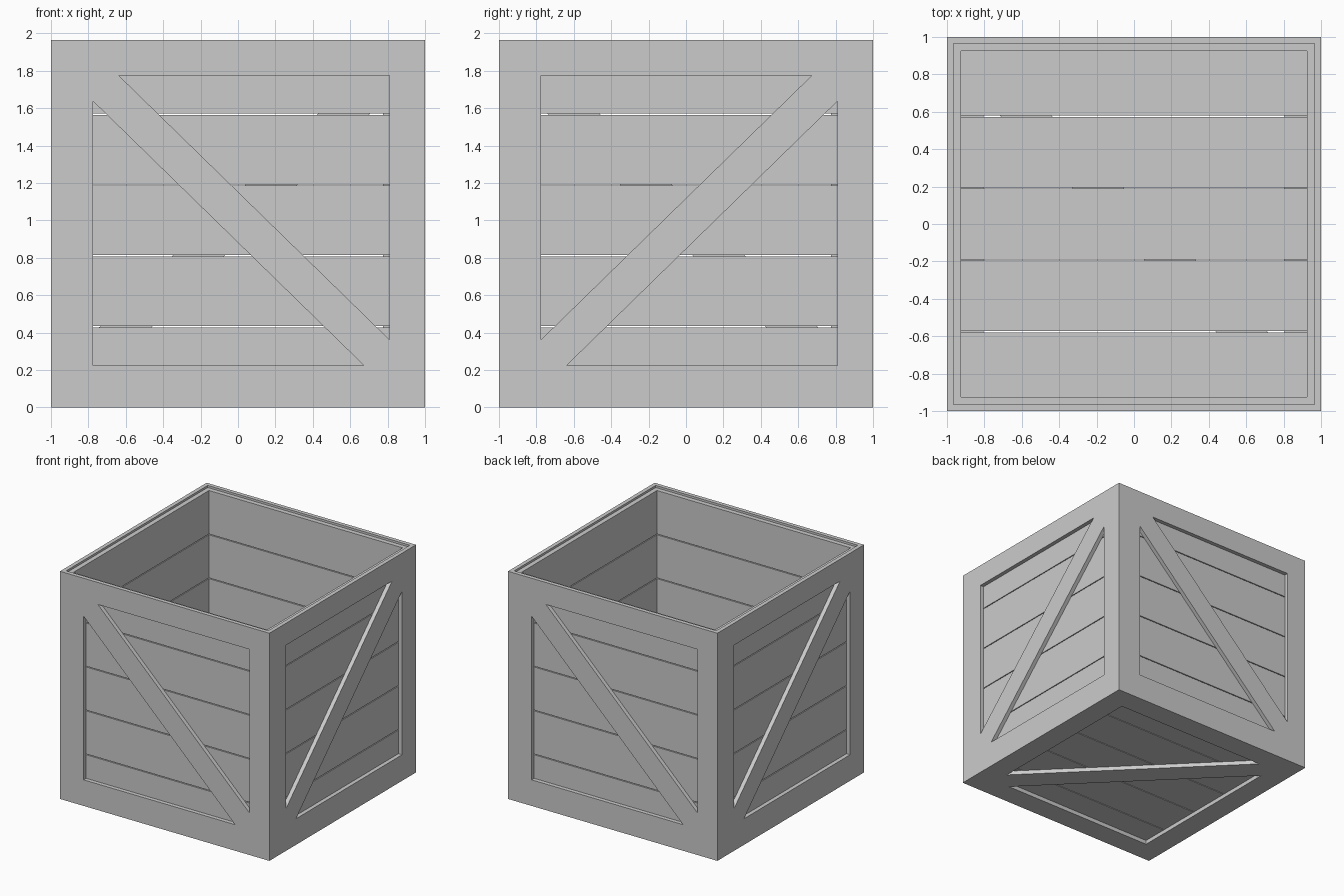
import bpy, bmesh
from math import pi
from mathutils import Matrix

if "Cube" in bpy.data.objects:
    bpy.data.objects.remove(bpy.data.objects["Cube"])

T = 0.035        # frame thickness
PT = 0.04        # plank thickness
GAP = 0.007      # gap between planks
BORDER = 0.19    # frame border width
BRACE = 0.1375   # corner offset of the diagonal brace edges


def frame_panel(name, u0, u1, v0, v1, border, flip, matrix):
    """Flat frame with a diagonal brace: outer rectangle with two triangular holes."""
    a, b, c, d = u0 + border, u1 - border, v0 + border, v1 - border
    upper = [(a + BRACE, d), (b, d), (b, c + BRACE)]
    lower = [(a, d - BRACE), (a, c), (b - BRACE, c)]
    if flip:
        upper = [(a + b - u, v) for u, v in upper]
        lower = [(a + b - u, v) for u, v in lower]
    curve = bpy.data.curves.new(name, 'CURVE')
    curve.dimensions = '2D'
    curve.fill_mode = 'BOTH'
    curve.extrude = T / 2
    for pts in ([(u0, v0), (u1, v0), (u1, v1), (u0, v1)], upper, lower):
        s = curve.splines.new('POLY')
        s.points.add(len(pts) - 1)
        for p, (u, v) in zip(s.points, pts):
            p.co = (u, v, 0, 1)
        s.use_cyclic_u = True
    tmp = bpy.data.objects.new(name + "_outline", curve)
    bpy.context.collection.objects.link(tmp)
    dg = bpy.context.evaluated_depsgraph_get()
    mesh = bpy.data.meshes.new_from_object(tmp.evaluated_get(dg))
    bpy.data.objects.remove(tmp)
    bm = bmesh.new()
    bm.from_mesh(mesh)
    bmesh.ops.remove_doubles(bm, verts=bm.verts, dist=1e-5)
    bmesh.ops.recalc_face_normals(bm, faces=bm.faces)
    for f in bm.faces:
        f.smooth = False
    bm.to_mesh(mesh)
    bm.free()
    obj = bpy.data.objects.new(name, mesh)
    obj.matrix_world = matrix
    bpy.context.collection.objects.link(obj)


def planks(name, u0, u1, v0, v1, matrix):
    """Five boards side by side with narrow see-through gaps."""
    bm = bmesh.new()
    step = (v1 - v0) / 5
    for i in range(5):
        lo = v0 + i * step + (GAP / 2 if i else 0)
        hi = v0 + (i + 1) * step - (GAP / 2 if i < 4 else 0)
        m = Matrix.Translation(((u0 + u1) / 2, (lo + hi) / 2, 0)) @ \
            Matrix.Diagonal((u1 - u0, hi - lo, PT, 1))
        bmesh.ops.create_cube(bm, size=1, matrix=m)
    mesh = bpy.data.meshes.new(name)
    bm.to_mesh(mesh)
    bm.free()
    obj = bpy.data.objects.new(name, mesh)
    obj.matrix_world = matrix
    bpy.context.collection.objects.link(obj)


# Four walls, arranged as a pinwheel so the corners butt together
for i, side in enumerate(("front", "right", "back", "left")):
    turn = Matrix.Rotation(i * pi / 2, 4, 'Z')
    stand = Matrix.Rotation(pi / 2, 4, 'X')
    frame_panel(side + "_frame", -1 + T, 1, T, 2 - T, BORDER, i % 2 == 1,
                turn @ Matrix.Translation((0, -1 + T / 2, 0)) @ stand)
    planks(side + "_planks", -1 + T + PT, 1 - T, 0.053, 1.947,
           turn @ Matrix.Translation((0, -1 + T + PT / 2, 0)) @ stand)

# Floor
frame_panel("floor_frame", -1, 1, -1, 1, 0.195, False,
            Matrix.Translation((0, 0, T / 2)))
planks("floor_planks", -0.96, 0.96, -0.96, 0.96,
       Matrix.Translation((0, 0, T + PT / 2)))
